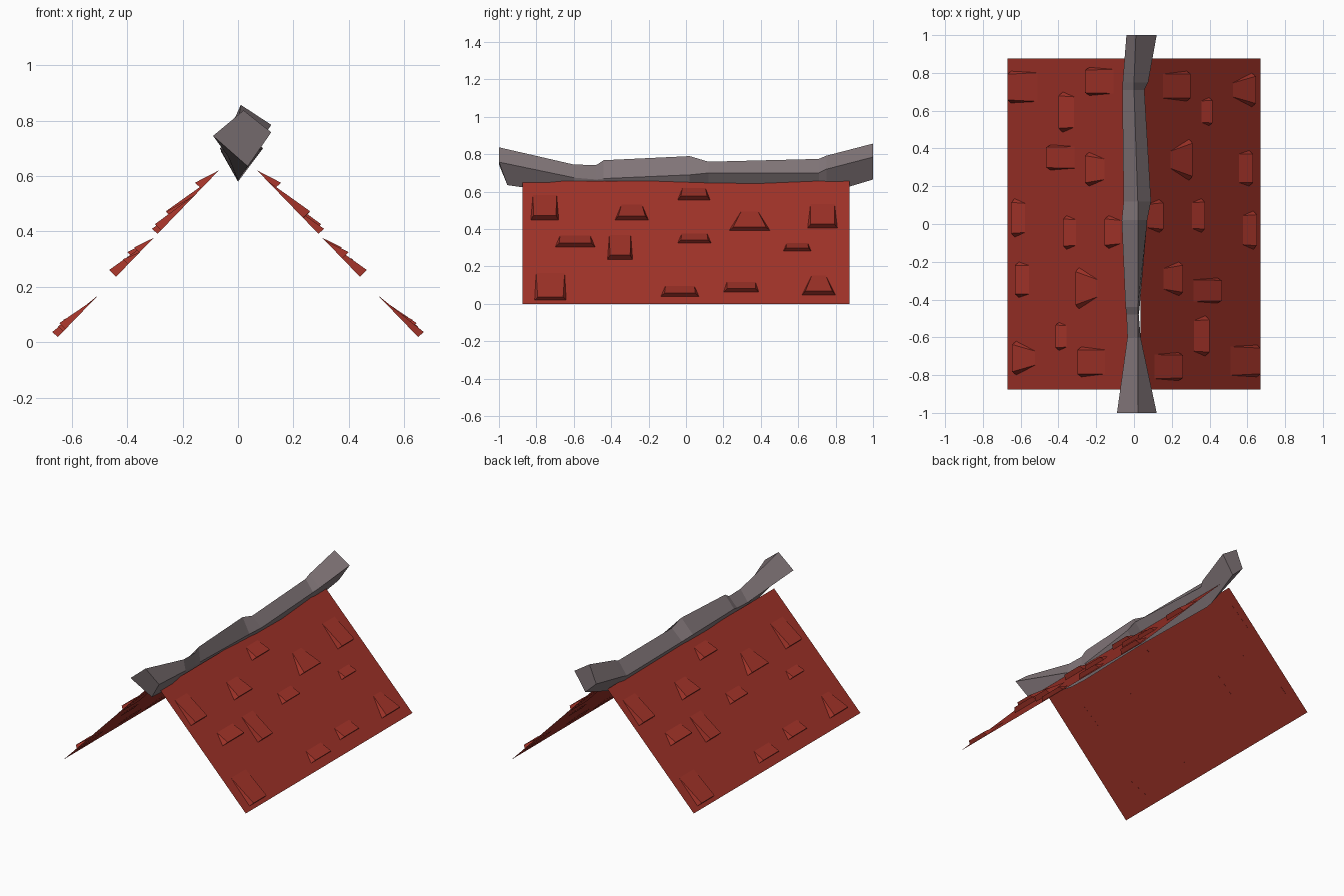
import bpy, bmesh
from mathutils import Vector

def material(name, rgb):
    m = bpy.data.materials.new(name)
    m.diffuse_color = (*rgb, 1)
    return m

RED = material("roof red", (0.35, 0.032, 0.021))
GREY = material("weathered grey", (0.223, 0.181, 0.191))

def make(name, verts, faces, mat):
    me = bpy.data.meshes.new(name)
    me.from_pydata(verts, [], faces)
    bm = bmesh.new()
    bm.from_mesh(me)
    bmesh.ops.recalc_face_normals(bm, faces=bm.faces)
    bm.to_mesh(me)
    bm.free()
    me.materials.append(mat)
    ob = bpy.data.objects.new(name, me)
    bpy.context.collection.objects.link(ob)
    return ob

def slope(side, x, y, h=0.0):
    """Point on the right slope raised by h; side -1 turns it half a turn about z."""
    p = Vector((x, y, 1.035 * (0.67 - x))) + h * Vector((0.719, 0, 0.695))
    return Vector((side * p.x, side * p.y, p.z))

# raised shingles: x upper, x lower, y low, y high, height, taper of upper edge
TILES = [
    (.15, .30, .65, .81, .030, .80), (.355, .415, .52, .67, .025, .75),
    (.52, .645, .62, .80, .030, .40), (.19, .31, .23, .45, .026, .40),
    (.555, .63, .20, .39, .028, .80), (.07, .155, -.045, .13, .030, .70),
    (.305, .375, -.045, .135, .026, .75), (.575, .65, -.135, .07, .026, .75),
    (.155, .26, -.38, -.20, .032, .60), (.31, .465, -.42, -.285, .034, .85),
    (.315, .40, -.70, -.485, .032, .75), (.105, .26, -.83, -.68, .034, .85),
    (.505, .67, -.81, -.64, .026, .90),
]

for side, label in ((1, "right"), (-1, "left")):
    # thin roof sheet
    make(label + "_roof_sheet",
         [slope(side, x, y) for x, y in
          ((.67, -.875), (.67, .875), (.035, .875), (.035, -.875))],
         [(0, 1, 2, 3)], RED)
    # wedge shingles
    verts, faces = [], []
    for xu, xl, y0, y1, h, t in TILES:
        c, w, b = (y0 + y1) / 2, (y1 - y0) / 2, len(verts)
        xb = xl - 0.72 * h
        for x, k, z in ((xu, t, -.001), (xb, 1, -.001), (xb, .8, h)):
            verts += [slope(side, x, c - w * k, z), slope(side, x, c + w * k, z)]
        faces += [[b + i for i in f] for f in
                  ((0, 1, 3, 2), (0, 1, 5, 4), (2, 3, 5, 4), (0, 2, 4), (1, 3, 5))]
    make(label + "_shingles", verts, faces, RED)

# ridge beam: y, then (x, z) of left, top, right and bottom corners
RINGS = [
    (-1.0, -.09, .745, .02, .837, .12, .758, .035, .635),
    (-.60, -.035, .67, .02, .745, .035, .675, .00, .585),
    (-.48, -.04, .68, .02, .742, .025, .665, .00, .58),
    (-.44, -.045, .69, .02, .768, .03, .67, .00, .58),
    (.02, -.065, .70, .02, .79, .07, .69, .00, .59),
    (.12, -.055, .69, .02, .76, .09, .70, .00, .59),
    (.71, -.062, .69, .00, .775, .055, .70, .00, .58),
    (.75, -.06, .70, .00, .792, .075, .72, .00, .59),
    (1.0, -.04, .74, .01, .857, .12, .785, .04, .665),
]
verts, faces = [], []
for y, *p in RINGS:
    for i in range(4):
        yy = max(y, -.955) if i == 3 else y   # lower front corner is cut back
        verts.append((p[2 * i], yy, p[2 * i + 1]))
for r in range(len(RINGS) - 1):
    for i in range(4):
        j, a = (i + 1) % 4, 4 * r
        faces.append((a + i, a + j, a + 4 + j, a + 4 + i))
n = len(verts)
faces += [(0, 1, 2, 3), (n - 4, n - 3, n - 2, n - 1)]
make("ridge_beam", verts, faces, GREY)
